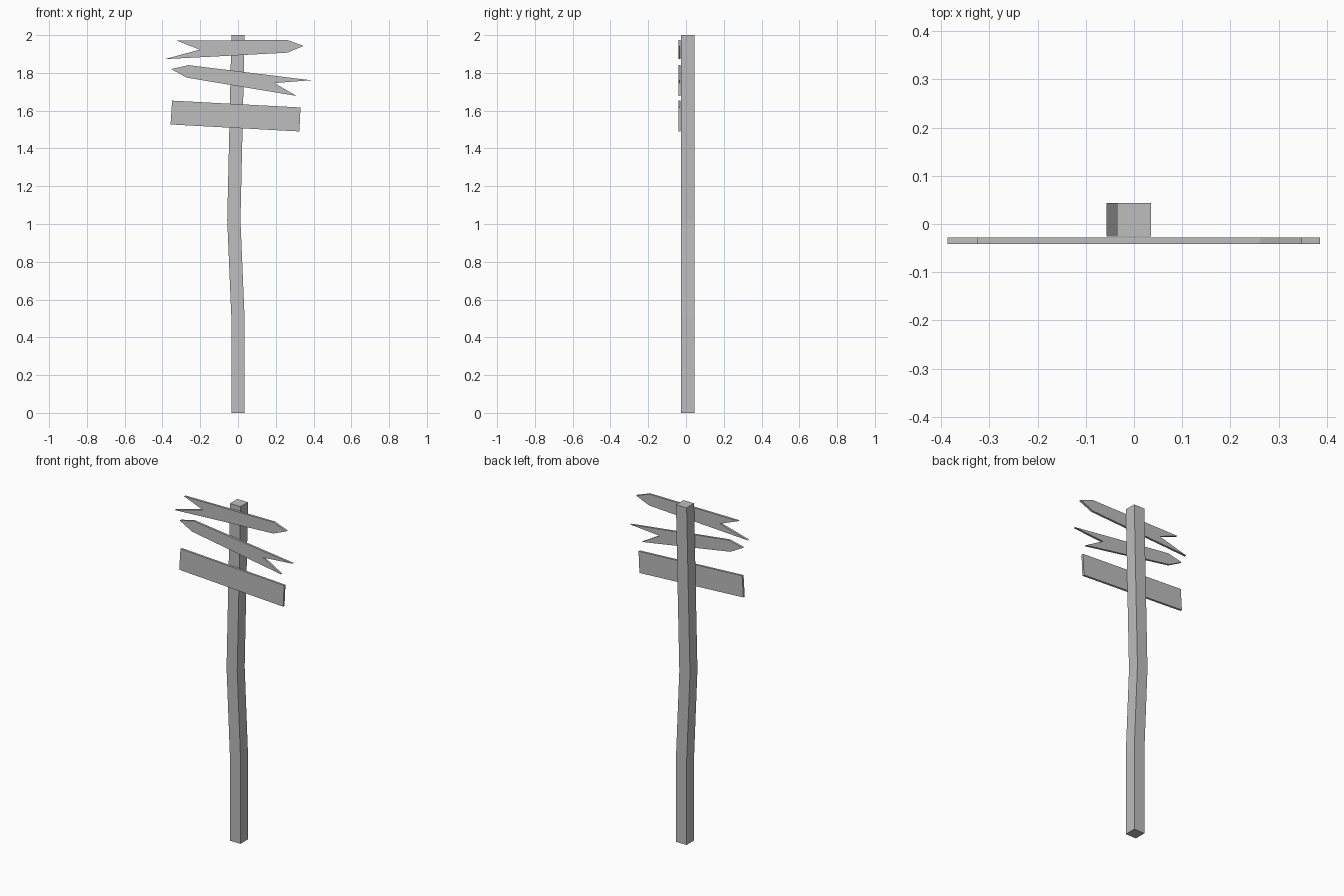
import bpy
import bmesh

cube = bpy.data.objects.get("Cube")
if cube:
    bpy.data.objects.remove(cube, do_unlink=True)

# Single plain grey
grey = bpy.data.materials.new("plain_grey")
grey.use_nodes = True
colour = (0.51, 0.51, 0.51, 1)
grey.diffuse_color = colour
grey.node_tree.nodes["Principled BSDF"].inputs["Base Color"].default_value = colour


def extrude_outline(name, outline, y_front, y_back):
    """Make a slab from an x-z outline, extruded from front to back."""
    bm = bmesh.new()
    face = bm.faces.new([bm.verts.new((x, y_front, z)) for x, z in outline])
    result = bmesh.ops.extrude_face_region(bm, geom=[face], use_keep_orig=True)
    moved = [v for v in result["geom"] if isinstance(v, bmesh.types.BMVert)]
    bmesh.ops.translate(bm, verts=moved, vec=(0, y_back - y_front, 0))
    bmesh.ops.recalc_face_normals(bm, faces=bm.faces)
    mesh = bpy.data.meshes.new(name)
    bm.to_mesh(mesh)
    bm.free()
    mesh.materials.append(grey)
    obj = bpy.data.objects.new(name, mesh)
    bpy.context.collection.objects.link(obj)
    return obj


# Square post with a slight bend to one side
half = 0.035
spine = [(0, 0), (0, 0.5), (-0.022, 1.02), (-0.011, 1.5), (0, 2)]
post_outline = ([(x - half, z) for x, z in spine]
                + [(x + half, z) for x, z in reversed(spine)])
extrude_outline("post", post_outline, -0.026, 0.044)

# Thin boards fixed to the front of the post
boards = {
    # Pointed to the left, notched tail
    "top_arrow_board": [(-0.325, 1.971), (-0.203, 1.923), (-0.387, 1.873),
                        (0.262, 1.907), (0.347, 1.943), (0.262, 1.974)],
    # Pointed to the right, notched tail
    "middle_arrow_board": [(-0.354, 1.82), (-0.262, 1.841), (0.386, 1.761),
                           (0.193, 1.746), (0.31, 1.678), (-0.272, 1.775)],
    # Plain plank
    "lower_plank_board": [(-0.349, 1.653), (0.331, 1.617),
                          (0.325, 1.49), (-0.357, 1.527)],
}
for name, outline in boards.items():
    extrude_outline(name, outline, -0.041, -0.028)
